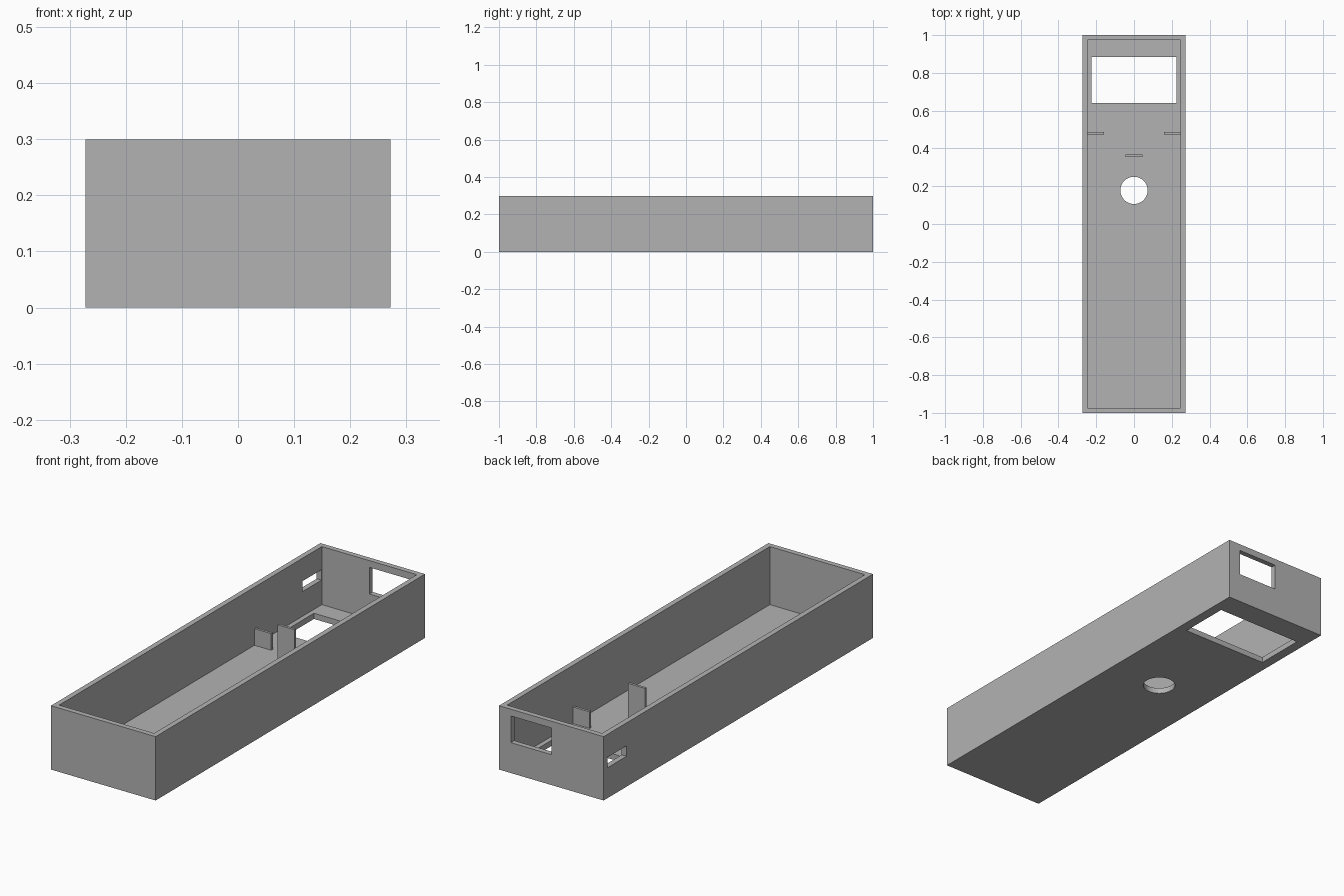
import bpy

cube = bpy.data.objects.get("Cube")
if cube:
    bpy.data.objects.remove(cube, do_unlink=True)

gray = bpy.data.materials.new("plain_gray")
gray.use_nodes = True
gray.diffuse_color = (0.45, 0.45, 0.45, 1)
gray.node_tree.nodes["Principled BSDF"].inputs["Base Color"].default_value = (0.45, 0.45, 0.45, 1)

HALF_W, HALF_L, HEIGHT = 0.272, 1.0, 0.30
WALL, FLOOR = 0.025, 0.027
IN_W, IN_L = HALF_W - WALL, HALF_L - WALL


def box(name, x, y, z):
    """Axis-aligned box from (low, high) ranges."""
    bpy.ops.mesh.primitive_cube_add(size=1)
    ob = bpy.context.object
    ob.name = name
    ob.location = [(a + b) / 2 for a, b in (x, y, z)]
    ob.scale = [b - a for a, b in (x, y, z)]
    bpy.ops.object.transform_apply(location=True, rotation=False, scale=True)
    ob.data.materials.append(gray)
    return ob


def cut(target, cutter):
    """Subtract the cutter from the target, then discard it."""
    cutter.hide_render = True
    mod = target.modifiers.new("cut", "BOOLEAN")
    mod.operation = "DIFFERENCE"
    mod.solver = "EXACT"
    mod.object = cutter
    bpy.context.view_layer.objects.active = target
    bpy.ops.object.modifier_apply(modifier=mod.name)
    bpy.data.objects.remove(cutter, do_unlink=True)


# Open-topped case
case = box("case", (-HALF_W, HALF_W), (-HALF_L, HALF_L), (0, HEIGHT))
cut(case, box("cavity", (-IN_W, IN_W), (-IN_L, IN_L), (FLOOR, HEIGHT + 0.1)))

# Floor window, back wall window and side slot
cut(case, box("floor_window", (-0.225, 0.225), (0.64, 0.885), (-0.1, 0.1)))
cut(case, box("back_window", (0.0, 0.21), (0.9, 1.1), (0.143, 0.268)))
cut(case, box("side_slot", (-0.4, -0.2), (0.83, 0.972), (0.143, 0.192)))

# Round floor hole
bpy.ops.mesh.primitive_cylinder_add(vertices=64, radius=0.072, depth=0.2, location=(0, 0.178, 0))
hole = bpy.context.object
hole.data.materials.append(gray)
cut(case, hole)

# Upright retaining tabs
box("center_tab", (-0.044, 0.044), (0.355, 0.367), (FLOOR - 0.005, 0.224))
for side, sign in (("left", 1), ("right", -1)):
    xs = sorted((sign * 0.16, sign * (IN_W + 0.005)))
    box(side + "_tab", xs, (0.475, 0.487), (FLOOR - 0.005, 0.105))
